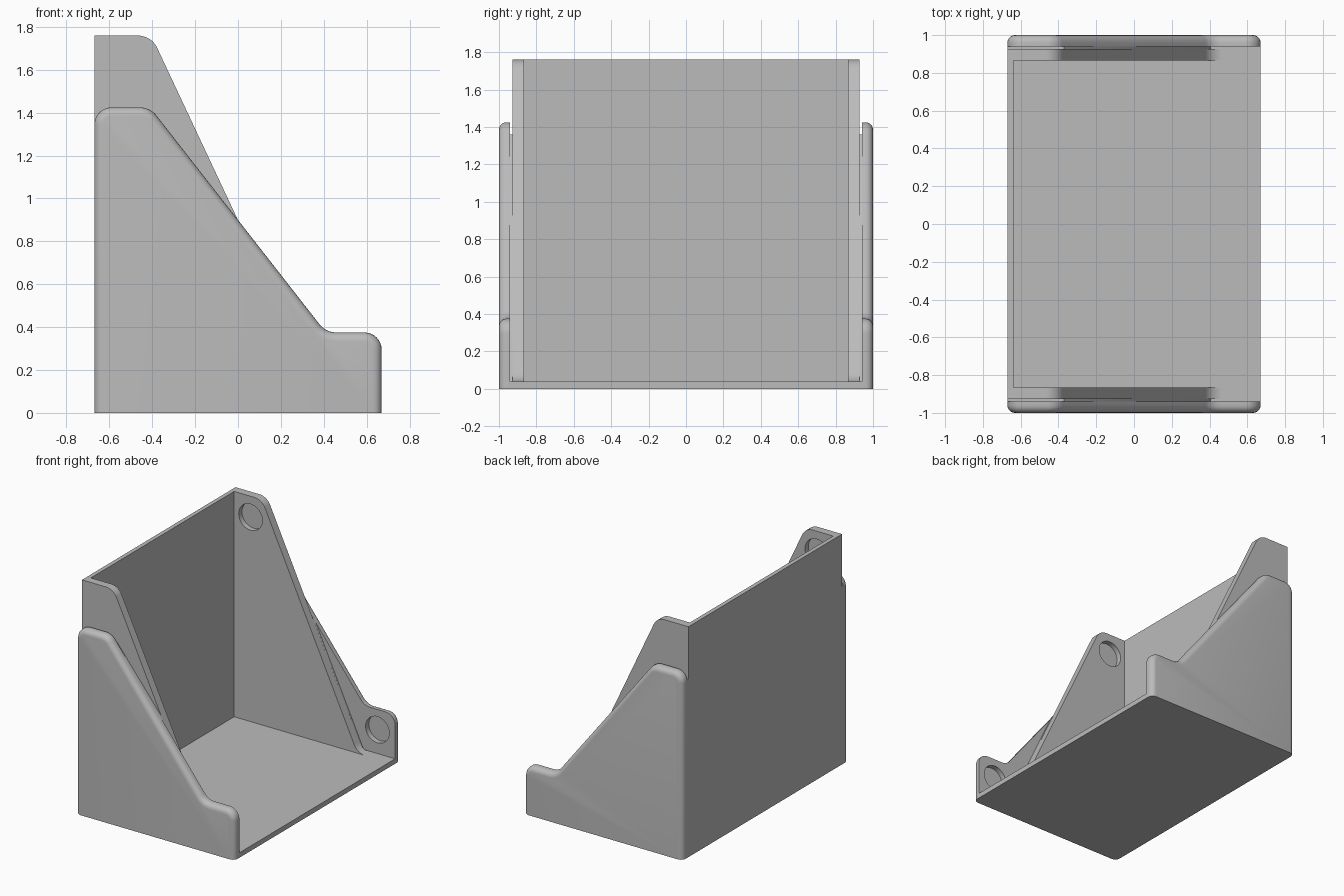
import bpy, bmesh, math
from mathutils import Vector

if "Cube" in bpy.data.objects:
    bpy.data.objects.remove(bpy.data.objects["Cube"])

grey = bpy.data.materials.new("plain grey")
grey.use_nodes = True
colour = (0.5, 0.5, 0.5, 1)
grey.diffuse_color = colour
grey.node_tree.nodes["Principled BSDF"].inputs["Base Color"].default_value = colour


def rounded(points, steps=8):
    """Outline of (x, z, radius) corners with arcs at the rounded ones."""
    out = []
    for i, (x, z, r) in enumerate(points):
        p = Vector((x, z))
        if not r:
            out.append(p)
            continue
        a = (Vector(points[i - 1][:2]) - p).normalized()
        b = (Vector(points[(i + 1) % len(points)][:2]) - p).normalized()
        half = a.angle(b) / 2
        centre = p + (a + b).normalized() * r / math.sin(half)
        start = p + a * r / math.tan(half) - centre
        end = p + b * r / math.tan(half) - centre
        sweep = math.pi - 2 * half
        for k in range(steps + 1):
            t = k / steps
            out.append(centre + (start * math.sin((1 - t) * sweep)
                                 + end * math.sin(t * sweep)) / math.sin(sweep))
    return out


def plate(name, points, y_in, y_out, edge=0):
    """Extrude an x-z outline along y, rounding the outer rim above the base."""
    bm = bmesh.new()
    face = bm.faces.new([bm.verts.new((p.x, y_in, p.y)) for p in rounded(points)])
    moved = bmesh.ops.extrude_face_region(bm, geom=[face], use_keep_orig=True)["geom"]
    verts = [g for g in moved if isinstance(g, bmesh.types.BMVert)]
    bmesh.ops.translate(bm, verts=verts, vec=(0, y_out - y_in, 0))
    bmesh.ops.recalc_face_normals(bm, faces=bm.faces)
    if edge:
        rim = [e for e in bm.edges if all(abs(v.co.y - y_out) < 1e-5 for v in e.verts)
               and max(v.co.z for v in e.verts) > 0.01]
        bmesh.ops.bevel(bm, geom=rim, offset=edge, segments=5, profile=0.5,
                        affect='EDGES', clamp_overlap=False)
    mesh = bpy.data.meshes.new(name)
    bm.to_mesh(mesh)
    bm.free()
    mesh.materials.append(grey)
    obj = bpy.data.objects.new(name, mesh)
    bpy.context.collection.objects.link(obj)
    return obj


def activate(obj):
    bpy.ops.object.select_all(action='DESELECT')
    obj.select_set(True)
    bpy.context.view_layer.objects.active = obj


def recess(obj, x, y, z):
    """Cut a shallow round pocket into the inner face at y."""
    bpy.ops.mesh.primitive_cylinder_add(vertices=32, radius=0.1, depth=0.08,
                                        location=(x, y, z), rotation=(math.pi / 2, 0, 0))
    cutter = bpy.context.object
    cutter.data.materials.append(grey)
    cutter.hide_render = True
    mod = obj.modifiers.new("pocket", 'BOOLEAN')
    mod.operation, mod.object, mod.solver = 'DIFFERENCE', cutter, 'EXACT'
    activate(obj)
    bpy.ops.object.modifier_apply(modifier=mod.name)
    bpy.data.objects.remove(cutter)


back, front, floor = -0.67, 0.67, 0.038
inner_face, inner_back, outer_face = 0.865, 0.927, 0.94

# Outlines of the low outer cheek, tall inner gusset and the layer joining them
cheek = [(back, 0, 0), (back, 1.425, 0.08), (-0.41, 1.425, 0.1),
         (0.41, 0.375, 0.1), (front, 0.375, 0.08), (front, 0, 0)]
gusset = [(back, 0, 0), (back, 1.76, 0), (-0.404, 1.76, 0.1),
          (0.404, floor, 0.1), (0.6, floor, 0), (0.6, 0, 0)]
joint = [(back, 0, 0), (back, 1.36, 0), (-0.37, 1.36, 0),
         (0, 0.9, 0), (0.404, floor, 0), (0.404, 0, 0)]

parts = []
for side, label in ((1, "rear"), (-1, "near")):
    outer = plate(label + "_outer_cheek", cheek, side * outer_face, side, 0.04)
    recess(outer, 0.52, side * outer_face, 0.22)
    inner = plate(label + "_inner_gusset", gusset, side * inner_face, side * inner_back)
    recess(inner, -0.5, side * inner_face, 1.6)
    parts += [outer, inner,
              plate(label + "_joint", joint, side * inner_back, side * outer_face)]

# Floor and upright wall between the sides
parts.append(plate("floor", [(back, 0, 0), (back, floor, 0), (front, floor, 0),
                             (front, 0, 0)], -outer_face, outer_face))
parts.append(plate("upright_wall", [(back, 0, 0), (back, 1.76, 0), (-0.638, 1.76, 0),
                                    (-0.638, 0, 0)], -inner_face, inner_face))

for obj in parts:
    activate(obj)
    bpy.ops.object.shade_smooth_by_angle(angle=math.radians(35))
